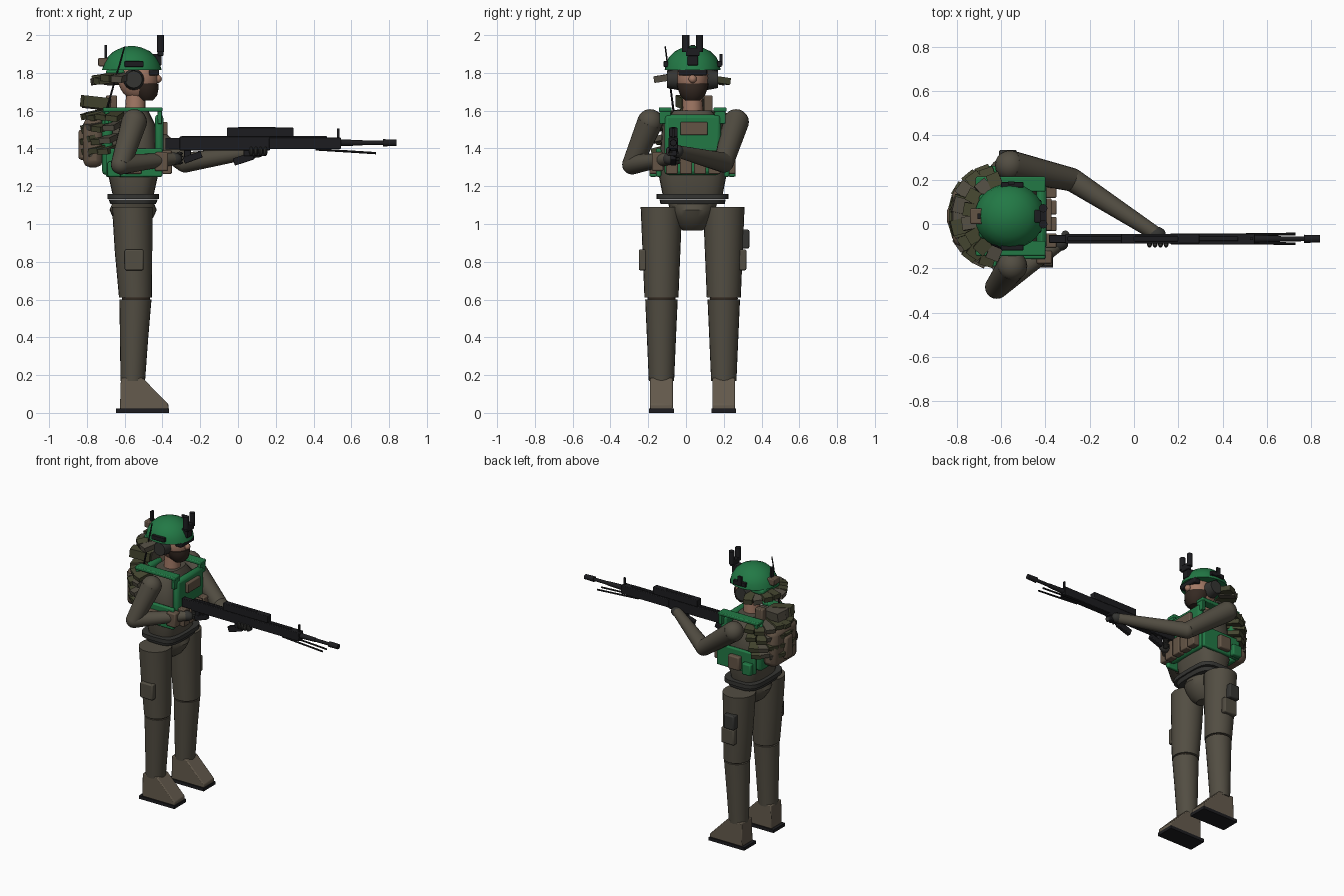
import bpy, bmesh, math, random
from mathutils import Vector, Matrix, Euler

if "Cube" in bpy.data.objects:
    bpy.data.objects.remove(bpy.data.objects["Cube"])
random.seed(4)
CX, CY = -0.555, 0.035   # body axis
COL = dict(cloth=(.085, .075, .055), green=(.016, .19, .06), black=(.012, .012, .014),
           dark=(.035, .035, .032), boot=(.13, .105, .075), skin=(.36, .19, .13),
           tan=(.125, .088, .06), olive=(.06, .062, .03), beard=(.035, .022, .016))


def mat(c):
    m = bpy.data.materials.get(c) or bpy.data.materials.new(c)
    m.diffuse_color = (*COL[c], 1)
    m.use_nodes = True
    m.node_tree.nodes["Principled BSDF"].inputs["Base Color"].default_value = m.diffuse_color
    return m


def make(name, bm, c, bevel=0):
    bmesh.ops.recalc_face_normals(bm, faces=bm.faces)
    me = bpy.data.meshes.new(name)
    bm.to_mesh(me)
    bm.free()
    ob = bpy.data.objects.new(name, me)
    bpy.context.collection.objects.link(ob)
    me.materials.append(mat(c))
    bpy.ops.object.select_all(action='DESELECT')
    ob.select_set(True)
    bpy.context.view_layer.objects.active = ob
    bpy.ops.object.shade_smooth_by_angle(angle=math.radians(35))
    if bevel:
        b = ob.modifiers.new("bevel", 'BEVEL')
        b.width, b.segments = bevel, 2
    return ob


def box(name, x, y, z, c, bevel=0, rot=(0, 0, 0)):
    """Box from (min, max) ranges, optionally turned about its centre."""
    bm = bmesh.new()
    mid = Vector([(a + b) / 2 for a, b in (x, y, z)])
    size = [b - a for a, b in (x, y, z)]
    r = Euler([math.radians(a) for a in rot]).to_matrix().to_4x4()
    bmesh.ops.create_cube(bm, size=1, matrix=Matrix.Translation(mid) @ r @ Matrix.Diagonal((*size, 1)))
    return make(name, bm, c, bevel)


def rod(name, p, q, r1, r2, c, n=16):
    bm = bmesh.new()
    p, q = Vector(p), Vector(q)
    d = q - p
    m = Matrix.Translation((p + q) / 2) @ d.to_track_quat('Z', 'Y').to_matrix().to_4x4()
    bmesh.ops.create_cone(bm, cap_ends=True, segments=n, radius1=r1, radius2=r2, depth=d.length, matrix=m)
    return make(name, bm, c)


def ball(name, p, r, c, n=20):
    bm = bmesh.new()
    s = r if isinstance(r, tuple) else (r, r, r)
    bmesh.ops.create_uvsphere(bm, u_segments=n, v_segments=n // 2, radius=1,
                              matrix=Matrix.Translation(p) @ Matrix.Diagonal((*s, 1)))
    return make(name, bm, c)


def loft(name, rings, c, n=24, power=1.0):
    """Skin through rings of (z, cx, cy, rx, ry); power < 1 squares the outline."""
    bm = bmesh.new()
    f = lambda v: math.copysign(abs(v) ** power, v)
    loops = [[bm.verts.new((cx + rx * f(math.cos(2 * math.pi * i / n)),
                            cy + ry * f(math.sin(2 * math.pi * i / n)), z)) for i in range(n)]
             for z, cx, cy, rx, ry in rings]
    for a, b in zip(loops, loops[1:]):
        for i in range(n):
            bm.faces.new((a[i], a[(i + 1) % n], b[(i + 1) % n], b[i]))
    bm.faces.new(loops[0])
    bm.faces.new(loops[-1])
    return make(name, bm, c)


def extrude_y(name, pts, y0, y1, c, bevel=0):
    bm = bmesh.new()
    a, b = [[bm.verts.new((x, y, z)) for x, z in pts] for y in (y0, y1)]
    bm.faces.new(a)
    bm.faces.new(b)
    for i in range(len(a)):
        j = (i + 1) % len(a)
        bm.faces.new((a[i], a[j], b[j], b[i]))
    return make(name, bm, c, bevel)


# legs, boots
for side, s in (("right", -1), ("left", 1)):
    y = CY + s * 0.165
    loft(side + "_thigh", [(.61, -.543, y, .087, .09), (.85, -.553, y, .099, .1), (1.09, -.56, y, .107, .11)], 'cloth')
    ball(side + "_knee", (-.54, y, .605), (.075, .075, .03), 'tan')
    loft(side + "_calf", [(.17, -.557, y, .065, .067), (.4, -.55, y, .075, .077), (.6, -.543, y, .085, .086)], 'cloth')
    extrude_y(side + "_boot", [(-.625, .02), (-.368, .02), (-.368, .045), (-.505, .185), (-.62, .185)],
              y - .06, y + .06, 'boot', .006)
    box(side + "_sole", (-.645, -.365), (y - .066, y + .066), (0, .022), 'black')
    o = y + s * .1
    box(side + "_thigh_pouch", (-.6, -.5), (o - .02, o + .02), (.755, .865), 'cloth', .008)
box("left_holster", (-.61, -.53), (.285, .335), (.87, .97), 'dark', .008)

# hips, belt, torso
loft("pelvis", [(.965, CX, CY, .04, .05), (.99, CX, CY, .075, .085), (1.04, CX, CY, .11, .11), (1.075, CX, CY, .125, .12),
                (1.11, CX, CY, .11, .13)], 'cloth')
loft("belt_lower", [(1.105, CX, CY, .12, .17), (1.13, CX, CY, .13, .175)], 'dark', 24, .6)
loft("belt_upper", [(1.132, CX, CY, .137, .19), (1.16, CX, CY, .137, .19)], 'dark', 24, .5)
loft("torso", [(1.16, CX, CY, .11, .16), (1.25, CX, CY, .13, .178), (1.4, CX, CY, .13, .17),
               (1.53, CX, CY, .115, .16), (1.6, CX, CY, .08, .1)], 'cloth', 24, .7)

# plate carrier
box("chest_plate", (-.44, -.395), (-.115, .185), (1.26, 1.58), 'green', .02)
box("back_plate", (-.72, -.665), (-.115, .185), (1.26, 1.6), 'green', .02)
for side, s in (("right", -1), ("left", 1)):
    y = CY + s * .145
    box(side + "_shoulder_strap", (-.715, -.4), (y - .034, y + .034), (1.595, 1.618), 'green', .006)
    for x in (-.415, -.695):
        box(side + "_strap_drop", (x - .012, x + .012), (y - .03, y + .03), (1.53, 1.6), 'green', .004)
    y = CY + s * .18
    box(side + "_cummerbund", (-.7, -.4), (y - .014, y + .014), (1.25, 1.4), 'green', .008)
    y = CY + s * .208
    box(side + "_side_pouch", (-.6, -.51), (y - .02, y + .02), (1.265, 1.36), 'tan', .008)
    box(side + "_side_tab", (-.69, -.62), (y - .02, y + .02), (1.25, 1.33), 'green', .008)
box("admin_pouch", (-.4, -.372), (-.03, .115), (1.47, 1.54), 'tan', .006)
for i in range(4):
    y = -.075 + i * .075
    box("magazine_pouch", (-.4, -.35), (y - .032, y + .032), (1.265, 1.39), 'tan', .006)
box("front_side_pouch", (-.44, -.37), (-.18, -.12), (1.28, 1.38), 'tan', .008)
box("radio", (-.7, -.64), (.095, .14), (1.56, 1.68), 'tan', .006)
rod("antenna", (-.7, -.065, 1.59), (-.6, -.11, 1.94), .006, .004, 'black', 8)

# pack and camouflage strips
box("pack", (-.82, -.715), (-.1, .17), (1.3, 1.56), 'tan', .035)
box("pack_pocket", (-.845, -.8), (-.005, .075), (1.34, 1.5), 'tan', .015)


def fan(name, z, cx, radius, a0, a1, count, size, tilt):
    for i in range(count):
        a = a0 + (a1 - a0) * i / (count - 1)
        r = radius * random.uniform(.95, 1.03)
        x, y = cx + r * math.cos(math.radians(a)), CY + r * math.sin(math.radians(a))
        zz = z + random.uniform(-.01, .01)
        l, w, h = size
        box(name, (x - l / 2, x + l / 2), (y - w / 2, y + w / 2), (zz - h / 2, zz + h / 2),
            random.choice(('olive', 'olive', 'cloth')), 0, (random.uniform(-8, 8), tilt, a))


fan("neck_curtain_strip", 1.77, -.565, .155, 112, 248, 8, (.11, .06, .035), 8)
fan("camouflage_strip", 1.645, -.6, .16, 166, 194, 3, (.14, .07, .06), -6)
for k, (z, r) in enumerate(((1.575, .17), (1.515, .18), (1.455, .18), (1.395, .175))):
    fan("camouflage_strip", z, -.6, r, 108 + 4 * k, 252 - 4 * k, 9, (.12, .065, .03), 12)

# head
rod("neck", (-.545, CY, 1.56), (-.54, CY, 1.72), .056, .05, 'skin')
ball("head", (-.53, CY, 1.77), (.105, .085, .115), 'skin', 24)
loft("beard", [(1.655, -.485, CY, .035, .04), (1.68, -.49, CY, .062, .065), (1.72, -.5, CY, .08, .08),
               (1.745, -.51, CY, .088, .085)], 'beard')
ball("nose", (-.425, CY, 1.768), .022, 'skin', 12)
box("sunglasses", (-.47, -.418), (CY - .075, CY + .075), (1.785, 1.82), 'black', .008)

# helmet
loft("helmet", [(1.815, -.562, CY, .158, .148), (1.85, -.562, CY, .148, .143), (1.885, -.562, CY, .128, .124),
                (1.915, -.562, CY, .095, .093), (1.935, -.562, CY, .05, .05), (1.942, -.562, CY, .015, .015)], 'green', 28)
box("helmet_back", (-.7, -.6), (CY - .1, CY + .1), (1.775, 1.82), 'green', .015)
for side, s in (("right", -1), ("left", 1)):
    y = CY + s * .142
    box(side + "_helmet_rail", (-.6, -.5), (y - .012, y + .012), (1.832, 1.862), 'black', .003)
    rod(side + "_ear_cup", (-.552, CY + s * .075, 1.765), (-.552, CY + s * .135, 1.765), .056, .045, 'dark', 16)
    rod(side + "_ear_arm", (-.552, CY + s * .115, 1.8), (-.56, CY + s * .14, 1.84), .01, .01, 'black', 8)
    y = CY + s * .036
    rod(side + "_night_vision_tube", (-.41, y, 1.91), (-.41, y, 2.0), .019, .019, 'black', 12)
box("night_vision_bridge", (-.425, -.395), (CY - .036, CY + .036), (1.89, 1.935), 'black', .004)
box("night_vision_mount", (-.45, -.405), (CY - .028, CY + .028), (1.84, 1.9), 'black', .004)
box("counterweight_pouch", (-.74, -.685), (CY - .035, CY + .035), (1.835, 1.88), 'tan', .006)
box("strobe", (-.708, -.694), (CY - .012, CY + .012), (1.86, 1.948), 'black')
box("helmet_light", (-.57, -.54), (.178, .192), (1.84, 1.9), 'black')


# arms
def arm(side, shoulder, elbow, wrist):
    ball(side + "_shoulder", shoulder, .068, 'cloth')
    rod(side + "_upper_arm", shoulder, elbow, .068, .053, 'cloth', 20)
    ball(side + "_elbow", elbow, .053, 'cloth')
    rod(side + "_forearm", elbow, wrist, .053, .032, 'cloth', 20)
    ball(side + "_glove", wrist, (.045, .034, .034), 'dark', 14)


arm("right", (-.55, -.19, 1.54), (-.62, -.285, 1.315), (-.34, -.09, 1.345))
arm("left", (-.56, .265, 1.54), (-.28, .2, 1.325), (.1, -.045, 1.385))
for i in range(4):
    ball("right_finger", (-.31, -.05, 1.325 + i * .016), (.02, .022, .01), 'dark', 10)
    ball("left_finger", (.07 + i * .025, -.09, 1.385), (.012, .018, .025), 'dark', 10)

# rifle
G = -.067


def gun(name, x, w, z, c='black', bevel=.004, tilt=0):
    return box(name, x, (G - w, G + w), z, c, bevel, (0, tilt, 0))


gun("stock", (-.385, -.3), .018, (1.395, 1.455))
gun("receiver", (-.31, .17), .022, (1.39, 1.462))
gun("handguard", (.165, .545), .025, (1.397, 1.457))
gun("top_rail", (-.3, .47), .01, (1.455, 1.467))
gun("scope_block", (-.058, .295), .022, (1.46, 1.51))
gun("scope_cap", (.0, .2), .012, (1.505, 1.514))
gun("pistol_grip", (-.29, -.19), .016, (1.335, 1.37), tilt=-20)
gun("grip_neck", (-.285, -.25), .014, (1.35, 1.4))
gun("magazine", (-.025, .085), .015, (1.325, 1.365), tilt=-18)
gun("magazine_well", (.03, .15), .018, (1.36, 1.395))
gun("front_sight", (.525, .537), .006, (1.455, 1.505), bevel=0)
rod("barrel", (.54, G, 1.43), (.78, G, 1.43), .013, .011, 'black', 14)
rod("barrel_sleeve", (.54, G, 1.43), (.66, G, 1.43), .018, .014, 'black', 14)
rod("muzzle", (.768, G, 1.43), (.84, G, 1.43), .019, .017, 'black', 14)
for s in (-1, 1):
    rod("bipod_leg", (.41, G + s * .018, 1.395), (.73, G + s * .022, 1.375), .006, .006, 'black', 8)
